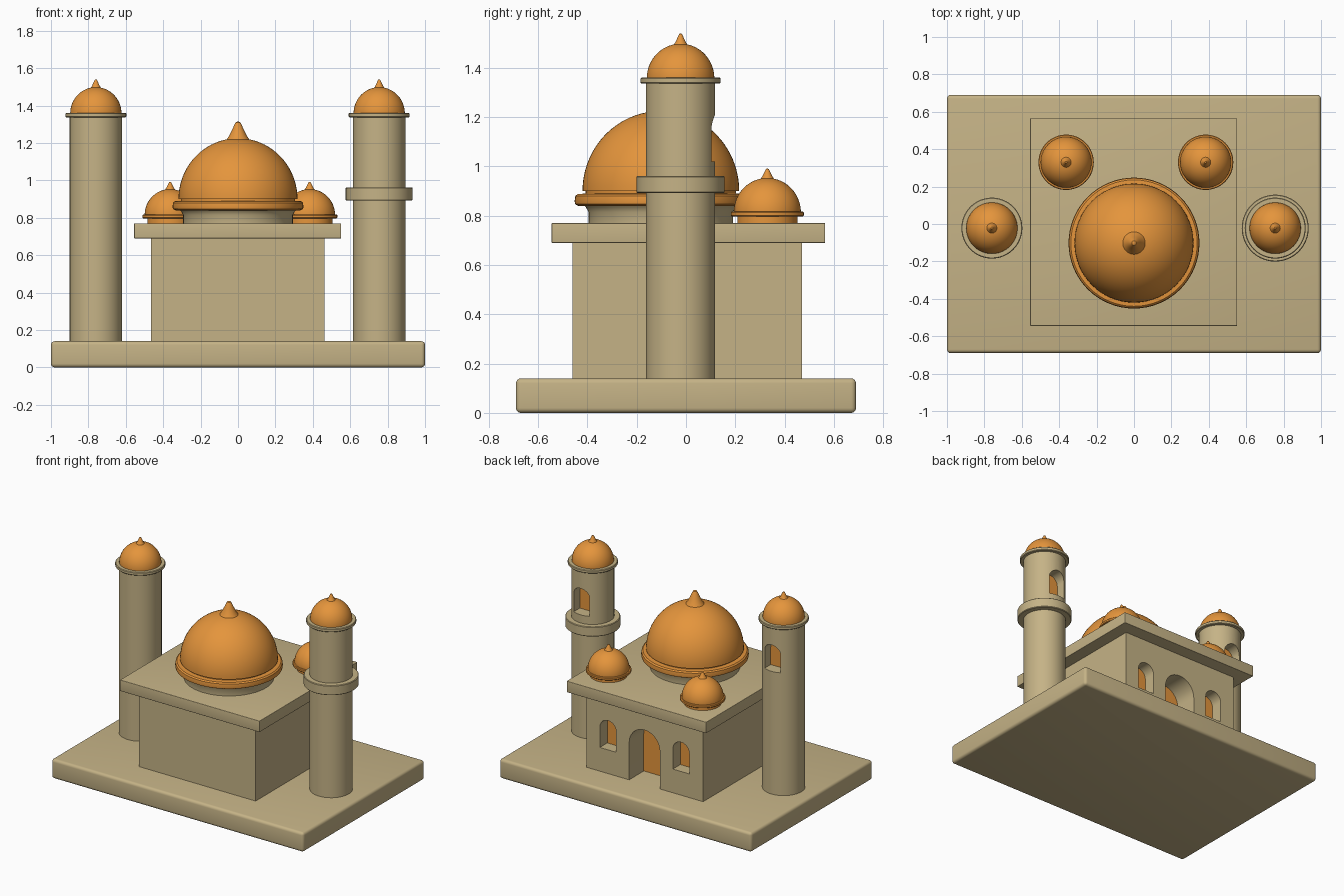
import bpy
import bmesh
import math

cube = bpy.data.objects.get("Cube")
if cube:
    bpy.data.objects.remove(cube, do_unlink=True)


def make_material(name, rgb):
    mat = bpy.data.materials.new(name)
    mat.use_nodes = True
    mat.diffuse_color = (*rgb, 1)
    mat.node_tree.nodes["Principled BSDF"].inputs["Base Color"].default_value = (*rgb, 1)
    return mat


STONE = make_material("sandstone", (0.56, 0.45, 0.24))
ORANGE = make_material("orange", (0.78, 0.30, 0.045))


def finish(name, bm, mat):
    bmesh.ops.recalc_face_normals(bm, faces=bm.faces)
    mesh = bpy.data.meshes.new(name)
    bm.to_mesh(mesh)
    bm.free()
    mesh.materials.append(mat)
    mesh.shade_smooth()
    mesh.set_sharp_from_angle(angle=math.radians(35))
    obj = bpy.data.objects.new(name, mesh)
    bpy.context.collection.objects.link(obj)
    return obj


def box(name, x0, x1, y0, y1, z0, z1, mat, bevel=0):
    bm = bmesh.new()
    bmesh.ops.create_cube(bm, size=1)
    for v in bm.verts:
        v.co.x = x1 if v.co.x > 0 else x0
        v.co.y = y1 if v.co.y > 0 else y0
        v.co.z = z1 if v.co.z > 0 else z0
    if bevel:
        bmesh.ops.bevel(bm, geom=bm.edges[:], offset=bevel, segments=4,
                        profile=0.5, affect='EDGES')
    return finish(name, bm, mat)


def lathe(name, x, y, profile, mat, steps=64):
    """Spin a (radius, height) profile about a vertical axis."""
    bm = bmesh.new()
    verts = [bm.verts.new((x + r, y, z)) for r, z in profile]
    edges = [bm.edges.new(pair) for pair in zip(verts, verts[1:])]
    bmesh.ops.spin(bm, geom=verts + edges, cent=(x, y, 0), axis=(0, 0, 1),
                   angle=math.tau, steps=steps, use_duplicate=False)
    bmesh.ops.remove_doubles(bm, verts=bm.verts, dist=0.0003)
    return finish(name, bm, mat)


def drum(name, x, y, r, z0, z1, mat, soft=0.004):
    return lathe(name, x, y, [(0, z0), (r - soft, z0), (r, z0 + soft),
                              (r, z1 - soft), (r - soft, z1), (0, z1)], mat)


def dome(name, x, y, r, z, height, tip, tip_r):
    """Half sphere that sweeps up into a small pointed finial."""
    stop = math.acos(tip_r / r)
    pts = [(0, z)]
    pts += [(r * math.cos(stop * i / 20), z + height * math.sin(stop * i / 20))
            for i in range(21)]
    base = pts[-1][1]
    rise = tip - base
    pts += [(tip_r * a, base + rise * b) for a, b in
            ((0.78, 0.2), (0.55, 0.5), (0.33, 0.8), (0.2, 0.95), (0, 1))]
    return lathe(name, x, y, pts, ORANGE)


def arch(name, x, half, z0, top, y0, y1, mat):
    """Round-headed block running from y0 to y1."""
    bm = bmesh.new()
    outline = [(x - half, z0), (x + half, z0)]
    outline += [(x + half * math.cos(math.pi * i / 16),
                 top - half + half * math.sin(math.pi * i / 16)) for i in range(17)]
    face = bm.faces.new([bm.verts.new((px, y0, pz)) for px, pz in outline])
    out = bmesh.ops.extrude_face_region(bm, geom=[face])
    bmesh.ops.translate(bm, vec=(0, y1 - y0, 0),
                        verts=[g for g in out["geom"] if isinstance(g, bmesh.types.BMVert)])
    return finish(name, bm, mat)


def recess(wall, name, x, half, z0, top, y_back, y_front, cut_floor=None):
    """Cut an arched niche into the back side and line it with an orange pane."""
    floor = z0 if cut_floor is None else cut_floor
    cutter = arch(name + "_cutter", x, half, floor, top, y_back, y_front, STONE)
    mod = wall.modifiers.new("niche", 'BOOLEAN')
    mod.operation = 'DIFFERENCE'
    mod.solver = 'EXACT'
    mod.object = cutter
    graph = bpy.context.evaluated_depsgraph_get()
    wall_mesh = bpy.data.meshes.new_from_object(wall.evaluated_get(graph))
    wall.modifiers.clear()
    wall.data = wall_mesh
    wall_mesh.shade_smooth()
    wall_mesh.set_sharp_from_angle(angle=math.radians(35))
    bpy.data.objects.remove(cutter, do_unlink=True)
    arch(name + "_pane", x, half, z0, top, y_back - 0.002, y_back + 0.005, ORANGE)


# Plinth, hall and flat roof
box("plinth", -1, 1, -0.69, 0.69, 0, 0.14, STONE, bevel=0.02)
hall = box("hall", -0.465, 0.462, -0.46, 0.47, 0.13, 0.70, STONE)
box("roof_slab", -0.555, 0.552, -0.545, 0.565, 0.69, 0.77, STONE, bevel=0.003)

# Door and windows in the back wall
recess(hall, "door", 0, 0.122, 0.141, 0.53, 0.30, 0.6, cut_floor=0.1)
for side, label in ((1, "left"), (-1, "right")):
    recess(hall, label + "_window", side * 0.29, 0.065, 0.31, 0.52, 0.38, 0.6)

# Main dome on its drum
MX, MY = 0, -0.102
lathe("main_drum", MX, MY, [(0, 0.765), (0.293, 0.765), (0.293, 0.815),
                            (0.305, 0.835), (0.32, 0.85), (0, 0.85)], STONE)
lathe("main_dome_ring", MX, MY, [(0, 0.84), (0.335, 0.84), (0.348, 0.847), (0.35, 0.86),
                                 (0.347, 0.88), (0.338, 0.888), (0.305, 0.89),
                                 (0.305, 0.905), (0, 0.905)], ORANGE)
dome("main_dome", MX, MY, 0.318, 0.9, 0.325, 1.315, 0.06)

# Two small domes near the back corners
for x, label in ((0.383, "left"), (-0.363, "right")):
    drum(label + "_small_drum", x, 0.33, 0.122, 0.765, 0.803, ORANGE)
    drum(label + "_small_ring", x, 0.33, 0.148, 0.797, 0.817, ORANGE)
    dome(label + "_small_dome", x, 0.33, 0.136, 0.815, 0.138, 0.992, 0.027)

# Towers
TY = -0.022
for x, label in ((0.755, "left"), (-0.76, "right")):
    shaft = drum(label + "_tower", x, TY, 0.14, 0.13, 1.345, STONE, soft=0.002)
    recess(shaft, label + "_tower_window", x, 0.063, 1.02, 1.21, 0.03, 0.3)
    drum(label + "_tower_ring", x, TY, 0.163, 1.337, 1.36, STONE)
    dome(label + "_tower_dome", x, TY, 0.137, 1.358, 0.14, 1.54, 0.027)

# Balcony on the left tower only
drum("left_tower_balcony", 0.755, TY, 0.179, 0.892, 0.962, STONE)
